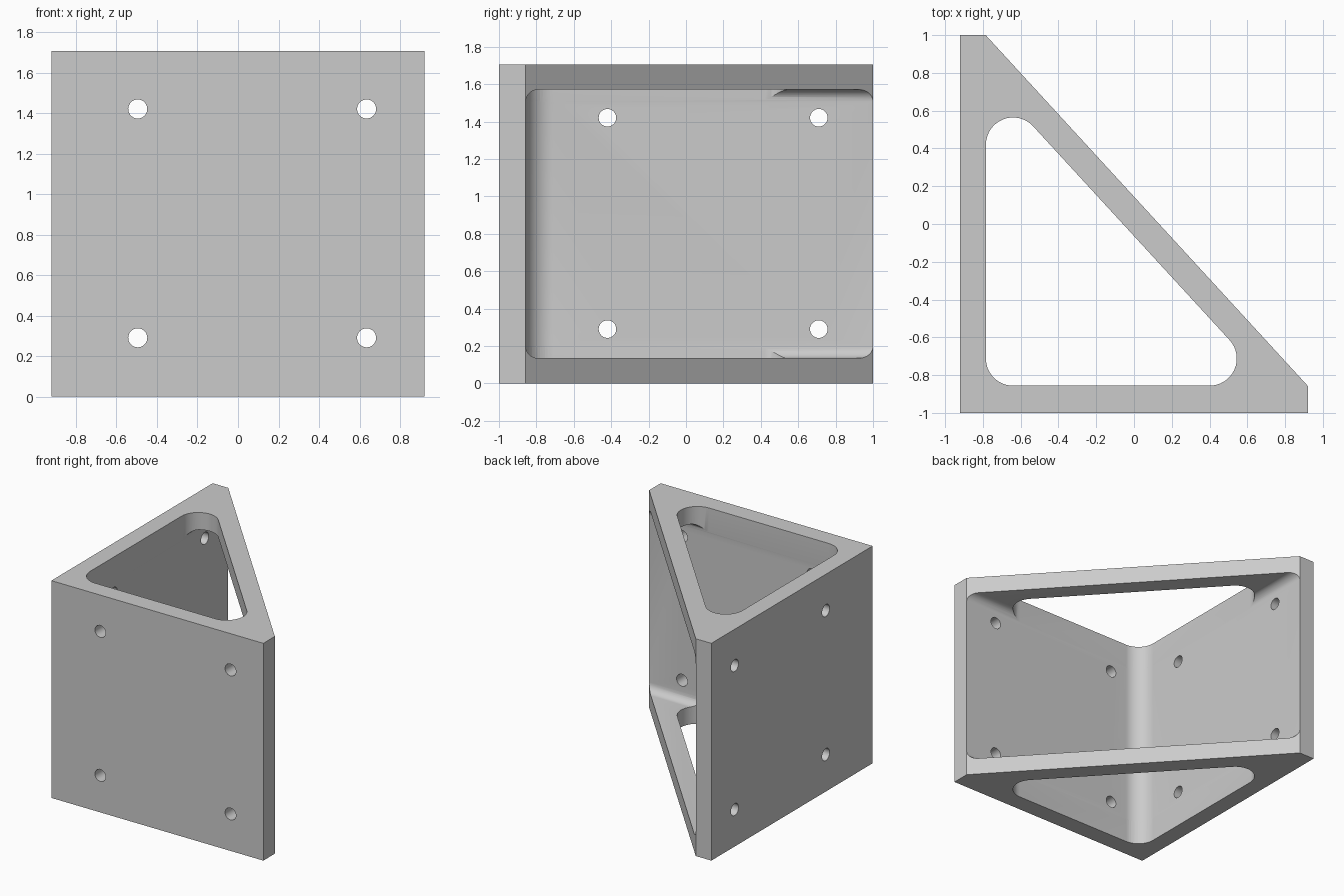
import bpy
import bmesh
from math import radians, cos, sin, pi
from mathutils import Matrix

cube = bpy.data.objects.get("Cube")
if cube:
    bpy.data.objects.remove(cube, do_unlink=True)

HEIGHT, PLATE = 1.705, 0.135
WALL_X, WALL_Y = -0.785, -0.857      # inner faces of the two legs
CORNER, FILLET = 0.145, 0.065

grey = bpy.data.materials.new("plain grey")
grey.use_nodes = True
grey.diffuse_color = (0.6, 0.6, 0.6, 1)
grey.node_tree.nodes["Principled BSDF"].inputs["Base Color"].default_value = (0.6, 0.6, 0.6, 1)


def make_object(name, bm):
    bmesh.ops.recalc_face_normals(bm, faces=bm.faces)
    mesh = bpy.data.meshes.new(name)
    bm.to_mesh(mesh)
    bm.free()
    mesh.materials.append(grey)
    obj = bpy.data.objects.new(name, mesh)
    bpy.context.collection.objects.link(obj)
    return obj


def prism(points, low, high):
    bm = bmesh.new()
    base = bm.faces.new([bm.verts.new((x, y, low)) for x, y in points])
    top = bmesh.ops.extrude_face_region(bm, geom=[base])["geom"]
    verts = [g for g in top if isinstance(g, bmesh.types.BMVert)]
    bmesh.ops.translate(bm, verts=verts, vec=(0, 0, high - low))
    return bm


def arc(cx, cy, r, start, end, steps=16):
    angles = [radians(start + (end - start) * i / steps) for i in range(steps + 1)]
    return [(cx + r * cos(a), cy + r * sin(a)) for a in angles]


def cut(target, cutter):
    cutter.hide_render = True
    mod = target.modifiers.new("cut", 'BOOLEAN')
    mod.operation, mod.solver, mod.object = 'DIFFERENCE', 'EXACT', cutter
    bpy.context.view_layer.objects.active = target
    bpy.ops.object.modifier_apply(modifier=mod.name)
    bpy.data.objects.remove(cutter, do_unlink=True)


# Solid triangular body with blunt tips
outline = [(-0.92, -1), (0.92, -1), (0.92, -0.857), (-0.785, 1), (-0.92, 1)]
bracket = make_object("corner_bracket", prism(outline, 0, HEIGHT))

# Cavity open to the slanted side, filleted where the legs meet the plates
cx, cy = WALL_X + CORNER, WALL_Y + CORNER
far = 3
profile = arc(cx, cy, CORNER, 180, 270) + [(far, WALL_Y), (far, far), (WALL_X, far)]
bm = prism(profile, PLATE, HEIGHT - PLATE)
rim = [e for e in bm.edges
       if abs(e.verts[0].co.z - e.verts[1].co.z) < 1e-4
       and all(min(v.co.x, v.co.y) < -0.6 for v in e.verts)]
bmesh.ops.bevel(bm, geom=rim, offset=FILLET, offset_type='OFFSET',
                segments=8, profile=0.5, affect='EDGES')
cut(bracket, make_object("cavity_cutter", bm))

# Rounded triangular window through the top and bottom plates
r = CORNER - 0.001
window = (arc(cx, cy, r, 180, 270) + arc(0.40, cy, r, -90, 42.5)
          + arc(cx, 0.42, r, 42.5, 180))
cut(bracket, make_object("window_cutter", prism(window, -0.2, HEIGHT + 0.2)))

# Four screw holes in each leg
for z in (0.29, 1.42):
    for axis, places in (('X', (-0.495, 0.635)), ('Y', (-0.42, 0.71))):
        for p in places:
            spot = (p, -0.93, z) if axis == 'X' else (-0.86, p, z)
            turn = Matrix.Rotation(pi / 2, 4, axis)
            bm = bmesh.new()
            bmesh.ops.create_cone(bm, cap_ends=True, segments=32, radius1=0.047,
                                  radius2=0.047, depth=0.3,
                                  matrix=Matrix.Translation(spot) @ turn)
            cut(bracket, make_object("hole_cutter", bm))

# Smooth curved walls, crisp edges
bpy.ops.object.select_all(action='DESELECT')
bracket.select_set(True)
bpy.context.view_layer.objects.active = bracket
bpy.ops.object.shade_smooth_by_angle(angle=radians(25))
